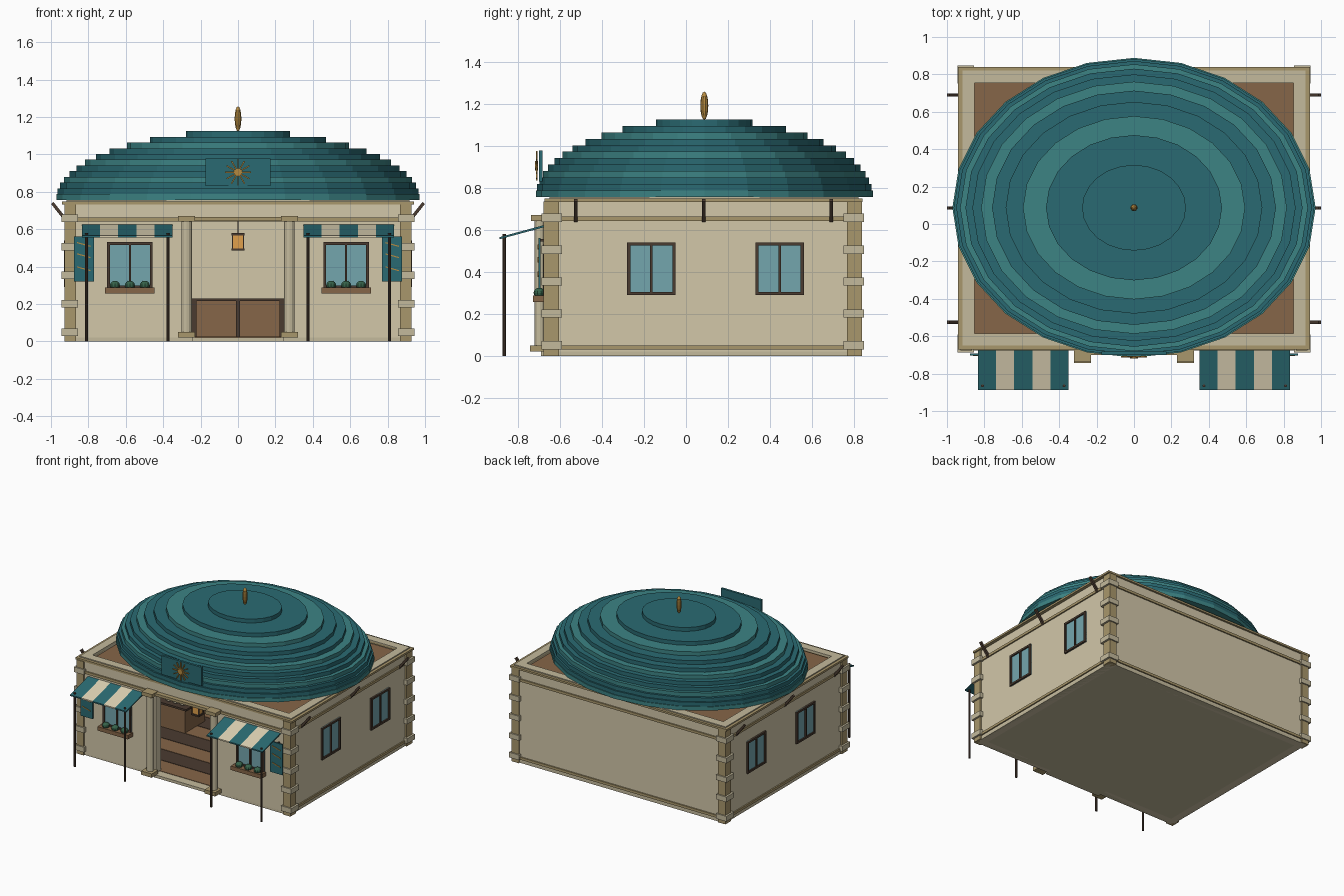
import bpy, bmesh, math
from mathutils import Vector

if "Cube" in bpy.data.objects:
    bpy.data.objects.remove(bpy.data.objects["Cube"])

mats = {}
def mat(name, hexv):
    c = [int(hexv[i:i + 2], 16) / 255 for i in (0, 2, 4)]
    m = bpy.data.materials.new(name)
    m.diffuse_color = [((v + .055) / 1.055) ** 2.4 for v in c] + [1]
    m.use_nodes = True
    m.node_tree.nodes["Principled BSDF"].inputs["Base Color"].default_value = m.diffuse_color
    mats[name] = m

for n, h in dict(plaster="D2C7A9", stone="C4BA9C", sand="A9976C", wood="866648", dark="4A3B30",
                 teal="2A6A72", light_teal="3C8384", cream="DDD2B4", glass="74A6AE",
                 gold="B58A40", leaf="36634A", glow="E0A04C").items():
    mat(n, h)

def finish(bm, name, m):
    me = bpy.data.meshes.new(name)
    bmesh.ops.recalc_face_normals(bm, faces=bm.faces)
    bm.to_mesh(me)
    bm.free()
    me.materials.append(mats[m])
    ob = bpy.data.objects.new(name, me)
    bpy.context.collection.objects.link(ob)
    return ob

def box(name, x0, x1, y0, y1, z0, z1, m):
    bm = bmesh.new()
    bmesh.ops.create_cube(bm, size=1)
    for v in bm.verts:
        v.co = ((x0 + x1) / 2 + v.co.x * (x1 - x0), (y0 + y1) / 2 + v.co.y * (y1 - y0),
                (z0 + z1) / 2 + v.co.z * (z1 - z0))
    return finish(bm, name, m)

def disc(name, c, rx, ry, h, n, m):
    bm = bmesh.new()
    bmesh.ops.create_cone(bm, cap_ends=True, segments=n, radius1=1, radius2=1, depth=1)
    for v in bm.verts:
        v.co = (c[0] + v.co.x * rx, c[1] + v.co.y * ry, c[2] + v.co.z * h)
    return finish(bm, name, m)

def ball(name, c, r, rz, m, n=10):
    bm = bmesh.new()
    bmesh.ops.create_uvsphere(bm, u_segments=n, v_segments=8, radius=1)
    for v in bm.verts:
        v.co = (c[0] + v.co.x * r, c[1] + v.co.y * r, c[2] + v.co.z * rz)
    return finish(bm, name, m)

def bar(name, a, b, w, m):
    a, b = Vector(a), Vector(b)
    bm = bmesh.new()
    bmesh.ops.create_cube(bm, size=1)
    q = (b - a).to_track_quat('Z', 'Y')
    for v in bm.verts:
        v.co = (a + b) / 2 + q @ Vector((v.co.x * w, v.co.y * w, v.co.z * (b - a).length))
    return finish(bm, name, m)

def ring(name, x, y0, y1, t, z0, z1, m):
    box(name + "_front", -x, x, y0, y0 + t, z0, z1, m)
    box(name + "_back", -x, x, y1 - t, y1, z0, z1, m)
    for s in (-1, 1):
        box(name + "_side", *sorted((s * x, s * (x - t))), y0 + t, y1 - t, z0, z1, m)

X, Y0, Y1 = .915, -.665, .825

# Walls with a front doorway, floor and roof deck
box("floor", -X, X, Y0, Y1, 0, .02, "stone")
for i in range(9):
    y = -.62 + i * .155
    box("floor_plank", -.85, .85, y, y + .15, .02, .025, "dark" if i % 2 else "wood")
box("back_wall", -X, X, Y1 - .06, Y1, 0, .74, "plaster")
box("front_lintel_wall", -.25, .25, Y0, Y0 + .06, .64, .74, "plaster")
for s in (-1, 1):
    box("side_wall", *sorted((s * X, s * (X - .06))), Y0, Y1, 0, .74, "plaster")
    box("front_wall", *sorted((s * X, s * .245)), Y0, Y0 + .06, 0, .74, "plaster")
box("roof_deck", -.87, .87, Y0 + .05, Y1 - .05, .66, .725, "wood")
ring("cornice", .94, -.672, .84, .085, .733, .748, "sand")
ring("parapet_cap", .918, -.65, .82, .065, .74, .756, "stone")
ring("upper_trim", .925, -.675, .835, .02, .642, .662, "sand")
box("base_trim_back", -.925, .925, .82, .835, .03, .05, "sand")
for s in (-1, 1):
    box("base_trim_side", *sorted((s * .91, s * .925)), -.67, .83, .03, .05, "sand")

# Corner pillars with protruding blocks
for s in (-1, 1):
    for y, d in ((Y0, 1), (Y1, -1)):
        box("corner_pillar", *sorted((s * .928, s * .865)), *sorted((y - d * .012, y + d * .06)), 0, .735, "sand")
        for k in range(5):
            z = .05 + k * .152
            box("corner_block", *sorted((s * .943, s * .855)), *sorted((y - d * .022, y + d * .075)),
                z - .02, z + .02, "stone")

# Stepped oval dome
for i in range(12):
    f = math.sqrt(1 - ((i + .5) / 12) ** 2)
    h = .0306
    z0 = .757 if i == 0 else .757 + (i - .5) * h
    z1 = .757 + (i + 1) * h
    disc("dome_step", (0, .087, (z0 + z1) / 2), .972 * f, .802 * f, z1 - z0, 24,
         "light_teal" if i % 3 == 0 else "teal")
ball("finial", (0, .087, 1.19), .019, .067, "gold")

# Sunburst plaque
box("plaque", -.175, .175, -.70, -.682, .83, .977, "teal")
ob = disc("sun_disc", (0, 0, 0), .022, .022, .014, 12, "gold")
ob.rotation_euler.x = math.pi / 2
ob.location = (0, -.712, .904)
for k in range(12):
    a = k * math.pi / 6
    bar("sun_ray", (0, -.71, .904), (.07 * math.cos(a), -.71, .904 + .07 * math.sin(a)), .007, "gold")

# Windows, built in a wall-aligned frame
def window(u0, u1, z0, z1, face, place):
    def part(n, a, b, c, d, out, m):
        if place == "front":
            box(n, a, b, face - out, face + .005, c, d, m)
        else:
            box(n, *sorted((face + place * out, face - place * .005)), a, b, c, d, m)
    t, c = .015, (u0 + u1) / 2
    part("window_glass", u0, u1, z0, z1, .004, "glass")
    for a, b in ((u0, u0 + t), (u1 - t, u1), (c - .006, c + .006)):
        part("window_upright", a, b, z0, z1, .014, "dark")
    for a, b in ((z0, z0 + t), (z1 - t, z1)):
        part("window_rail", u0, u1, a, b, .014, "dark")

for s in (-1, 1):
    for u in (-.165, .445):
        window(u - .115, u + .115, .29, .54, s * X, s)
    window(s * .578 - .122, s * .578 + .122, .285, .53, Y0, "front")
    # Eave struts on the sides
    for y in (-.525, .085, .69):
        bar("eave_strut", (s * .915, y, .642), (s * .993, y, .74), .017, "dark")
    # Planter
    x = s * .578
    box("planter", x - .132, x + .132, -.728, Y0, .257, .288, "wood")
    for dx in (-.08, 0, .08):
        ball("plant", (x + dx, -.697, .3), .028, .024, "leaf")
    # Hanging banner with slanted gold lines
    xb = s * .824
    box("banner", xb - .053, xb + .053, -.702, -.692, .32, .56, "teal")
    for z in (.39, .46, .52):
        bar("banner_line", (xb - .036, -.703, z + .008), (xb + .036, -.703, z - .012), .006, "gold")
    bar("banner_rod", (xb, -.66, .55), (xb, -.70, .55), .01, "dark")
    # Striped awning on two posts
    xa = s * .592
    for k in range(5):
        bm = bmesh.new()
        x0 = xa - .2425 + k * .097
        vs = [bm.verts.new((xx, y, z)) for xx in (x0, x0 + .097)
              for y, z in ((-.665, .625), (-.665, .615), (-.887, .555), (-.887, .565))]
        bm.faces.new(vs[:4])
        bm.faces.new(vs[4:][::-1])
        for j in range(4):
            n = (j + 1) % 4
            bm.faces.new((vs[j], vs[n], vs[n + 4], vs[j + 4]))
        finish(bm, "awning_stripe", "cream" if k % 2 else "teal")
    for dx in (-.218, .218):
        disc("awning_post", (xa + dx, -.865, .29), .008, .008, .58, 8, "dark")
    # Doorway column
    xc = s * .275
    disc("door_column", (xc, -.695, .345), .028, .025, .6, 12, "stone")
    box("column_base", xc - .046, xc + .046, -.742, Y0, .02, .05, "sand")
    box("column_capital", xc - .046, xc + .046, -.738, Y0, .642, .67, "sand")
box("door_beam", -.24, .24, -.70, Y0, .645, .665, "sand")
box("threshold", -.245, .245, -.69, -.6, 0, .022, "stone")

# Lantern in the doorway
box("lantern", -.026, .026, -.526, -.474, .495, .57, "glow")
for z in (.485, .567):
    box("lantern_cap", -.034, .034, -.534, -.466, z, z + .012, "dark")
for sx in (-1, 1):
    for sy in (-1, 1):
        bar("lantern_edge", (sx * .029, -.5 + sy * .029, .49), (sx * .029, -.5 + sy * .029, .575), .007, "dark")
bar("lantern_cord", (0, -.5, .575), (0, -.5, .66), .006, "dark")

# Interior counter and side table with loaves
box("counter", -.245, .245, .3, .5, .02, .22, "wood")
box("counter_top", -.25, .25, .285, .51, .215, .23, "dark")
for x in (-.235, 0, .235):
    box("counter_post", x - .012, x + .012, .29, .31, .02, .22, "dark")
box("side_table", -.68, -.46, 0, .25, .02, .21, "wood")
box("side_table_top", -.7, -.44, -.015, .265, .205, .22, "dark")
for x in (-.63, -.57, -.51):
    for y in (.05, .15):
        ball("loaf", (x, y, .235), .03, .025, "cream")
